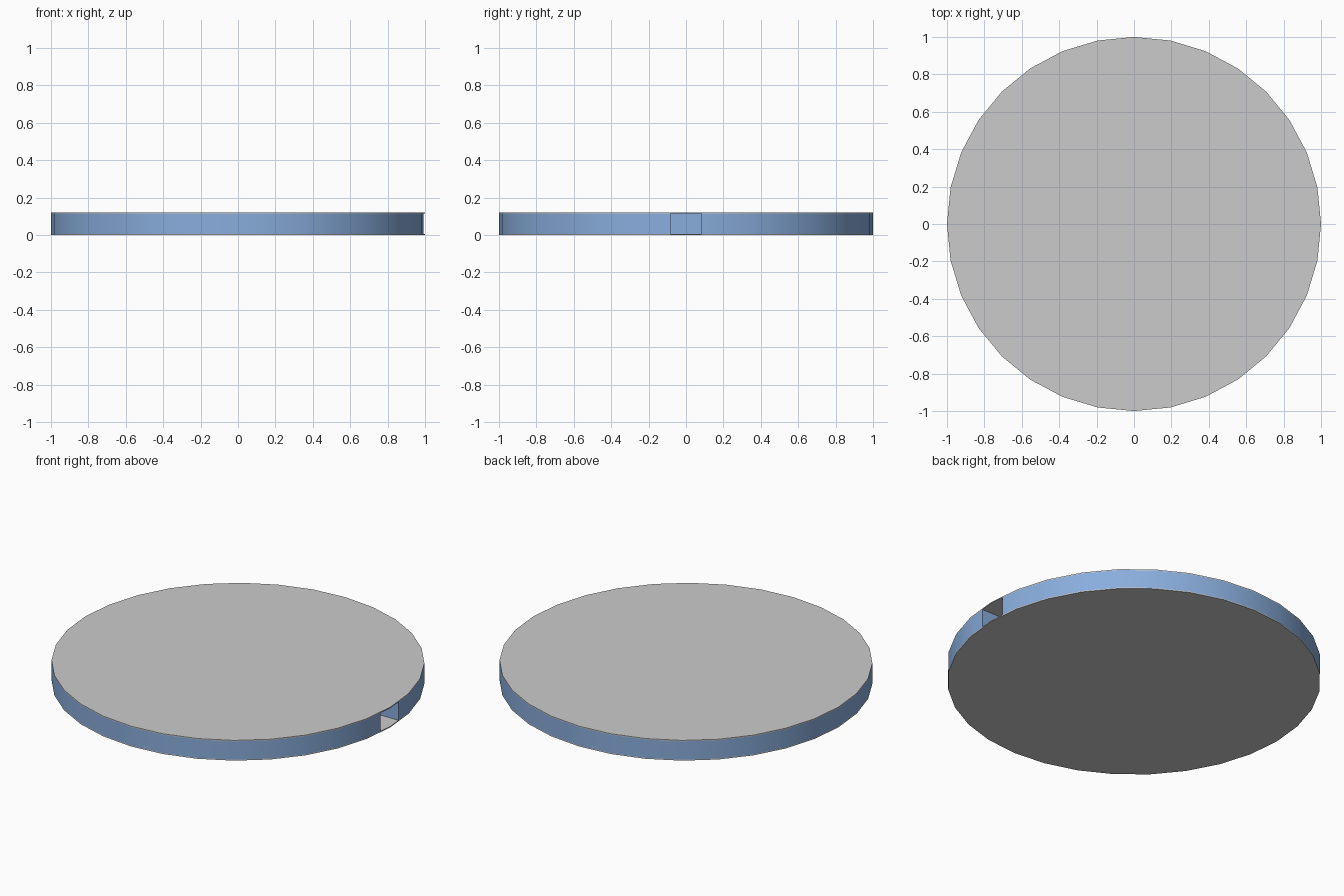
import bpy, bmesh, math

if "Cube" in bpy.data.objects:
    bpy.data.objects.remove(bpy.data.objects["Cube"])

SIDES, HEIGHT, PLATE = 32, 0.12, 0.006
HALF_W, DEPTH = 0.083, 0.2   # slot in the rim on the +x side


def ring_points():
    return [(math.cos(math.tau * i / SIDES), math.sin(math.tau * i / SIDES))
            for i in range(SIDES)]


def prism(name, points, z0, z1, colour=None):
    bm = bmesh.new()
    face = bm.faces.new([bm.verts.new((x, y, z0)) for x, y in points])
    ext = bmesh.ops.extrude_face_region(bm, geom=[face], use_keep_orig=True)
    top = [v for v in ext["geom"] if isinstance(v, bmesh.types.BMVert)]
    bmesh.ops.translate(bm, verts=top, vec=(0, 0, z1 - z0))
    bmesh.ops.recalc_face_normals(bm, faces=bm.faces)
    mesh = bpy.data.meshes.new(name)
    bm.to_mesh(mesh)
    bm.free()
    obj = bpy.data.objects.new(name, mesh)
    bpy.context.collection.objects.link(obj)
    if colour:
        mat = bpy.data.materials.new(name + "_blue")
        mat.diffuse_color = colour
        mat.use_nodes = True
        mat.node_tree.nodes["Principled BSDF"].inputs["Base Color"].default_value = mat.diffuse_color
        mesh.materials.append(mat)
    bpy.ops.object.select_all(action='DESELECT')
    obj.select_set(True)
    bpy.context.view_layer.objects.active = obj
    bpy.ops.object.shade_smooth_by_angle(angle=math.radians(30))
    return obj


# Top and bottom plates
prism("bottom_plate", ring_points(), 0, PLATE)
prism("top_plate", ring_points(), HEIGHT - PLATE, HEIGHT)

# Blue body: disc outline with a rectangular slot replacing the +x corner
edge_x = 1 - HALF_W * math.tan(math.pi / SIDES)
slot = [(edge_x, -HALF_W), (1 - DEPTH, -HALF_W),
        (1 - DEPTH, HALF_W), (edge_x, HALF_W)]
prism("body", slot + ring_points()[1:], PLATE, HEIGHT - PLATE,
      (0.25, 0.42, 0.72, 1))
